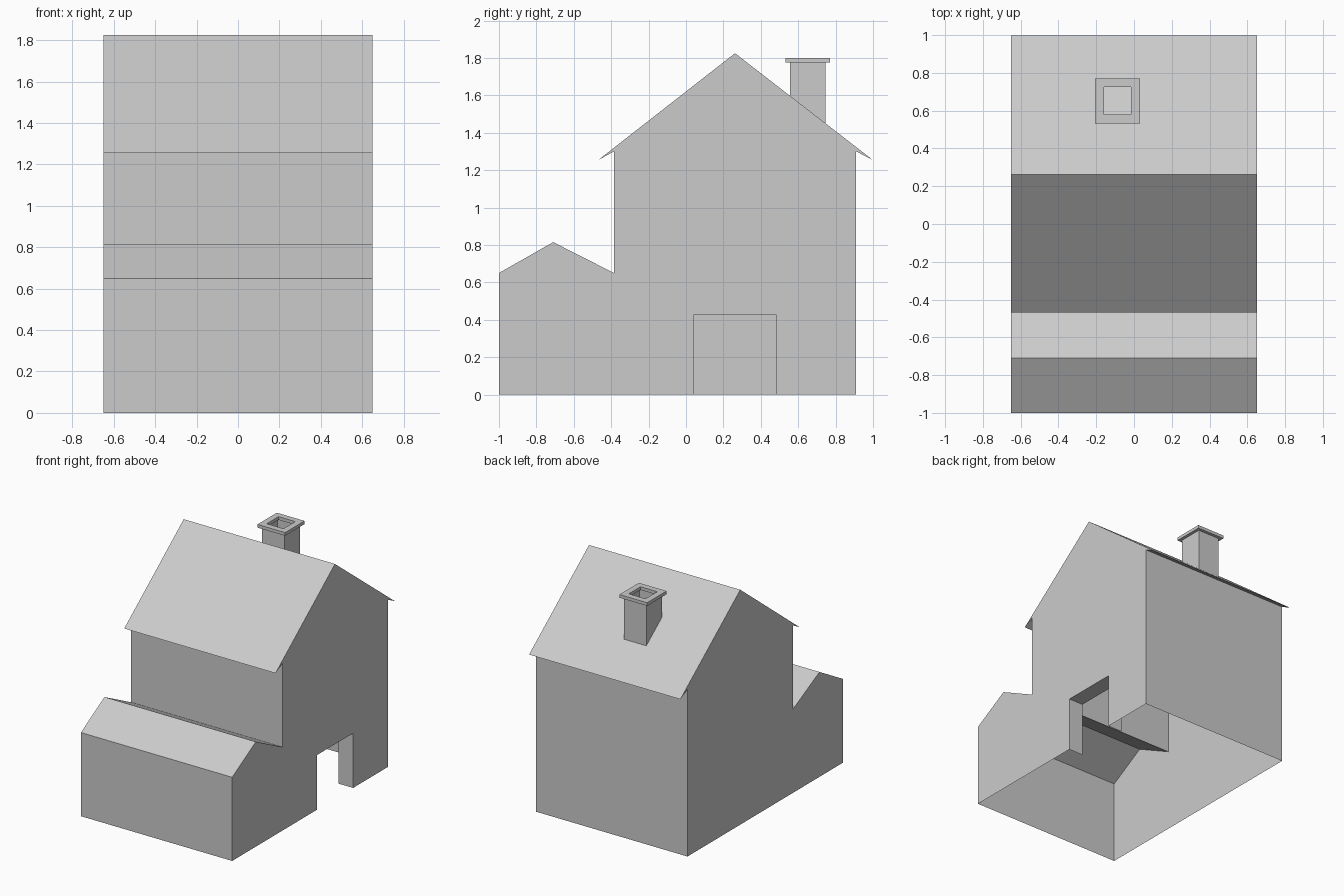
import bpy

if "Cube" in bpy.data.objects:
    bpy.data.objects.remove(bpy.data.objects["Cube"])

W = 0.65                                   # half width of the house


def add_mesh(name, verts, faces):
    mesh = bpy.data.meshes.new(name)
    mesh.from_pydata(verts, [], faces)
    mesh.update()
    obj = bpy.data.objects.new(name, mesh)
    bpy.context.collection.objects.link(obj)
    return obj


def strip(name, path, x0, x1):
    """Sheet made by extruding a (y, z) path along x."""
    verts = [(x, y, z) for y, z in path for x in (x0, x1)]
    faces = [(2 * i, 2 * i + 1, 2 * i + 3, 2 * i + 2) for i in range(len(path) - 1)]
    return add_mesh(name, verts, faces)


def flat(name, path, x):
    """Single flat face in a plane of constant x."""
    return add_mesh(name, [(x, y, z) for y, z in path], [tuple(range(len(path)))])


def loft(name, loops, closed=False):
    """Join square loops of corners, bottom to top."""
    n = len(loops)
    verts = [v for loop in loops for v in loop]
    faces = []
    for i in range(n if closed else n - 1):
        a, b = 4 * i, 4 * ((i + 1) % n)
        for j in range(4):
            k = (j + 1) % 4
            faces.append((a + j, a + k, b + k, b + j))
    return add_mesh(name, verts, faces)


# Side outline: low front wing, then the tall part with overhanging roof
outline = [(-1, 0), (-1, 0.65), (-0.71, 0.815), (-0.385, 0.65), (-0.385, 1.30),
           (-0.468, 1.255), (0.262, 1.825), (0.998, 1.255), (0.91, 1.30), (0.91, 0)]
doorway = [(0.485, 0), (0.485, 0.425), (0.04, 0.425), (0.04, 0)]

# Thin shell, open underneath
strip("front_wing_wall_and_roof", outline[:4], -W, W)
strip("tall_front_wall", outline[3:5], -W, W)
strip("main_roof", outline[4:9], -W, W)
strip("back_wall", outline[8:], -W, W)
flat("left_wall", outline, -W)
flat("right_wall", (outline + doorway)[::-1], W)

# Doorway lining running inwards
strip("doorway_lining", doorway, W - 0.125, W)

# Chimney
CX, CY = -0.087, 0.652


def square(r, z):
    corners = [(CX - r, CY - r), (CX + r, CY - r), (CX + r, CY + r), (CX - r, CY + r)]
    return [(x, y, z(y) if callable(z) else z) for x, y in corners]


def roof_height(y):
    return 1.825 - (y - 0.262) * 0.57 / 0.736


loft("chimney_shaft", [square(0.095, roof_height), square(0.095, 1.775)])
loft("chimney_cap", [square(0.119, 1.775), square(0.119, 1.80),
                     square(0.072, 1.80), square(0.072, 1.775)], closed=True)
